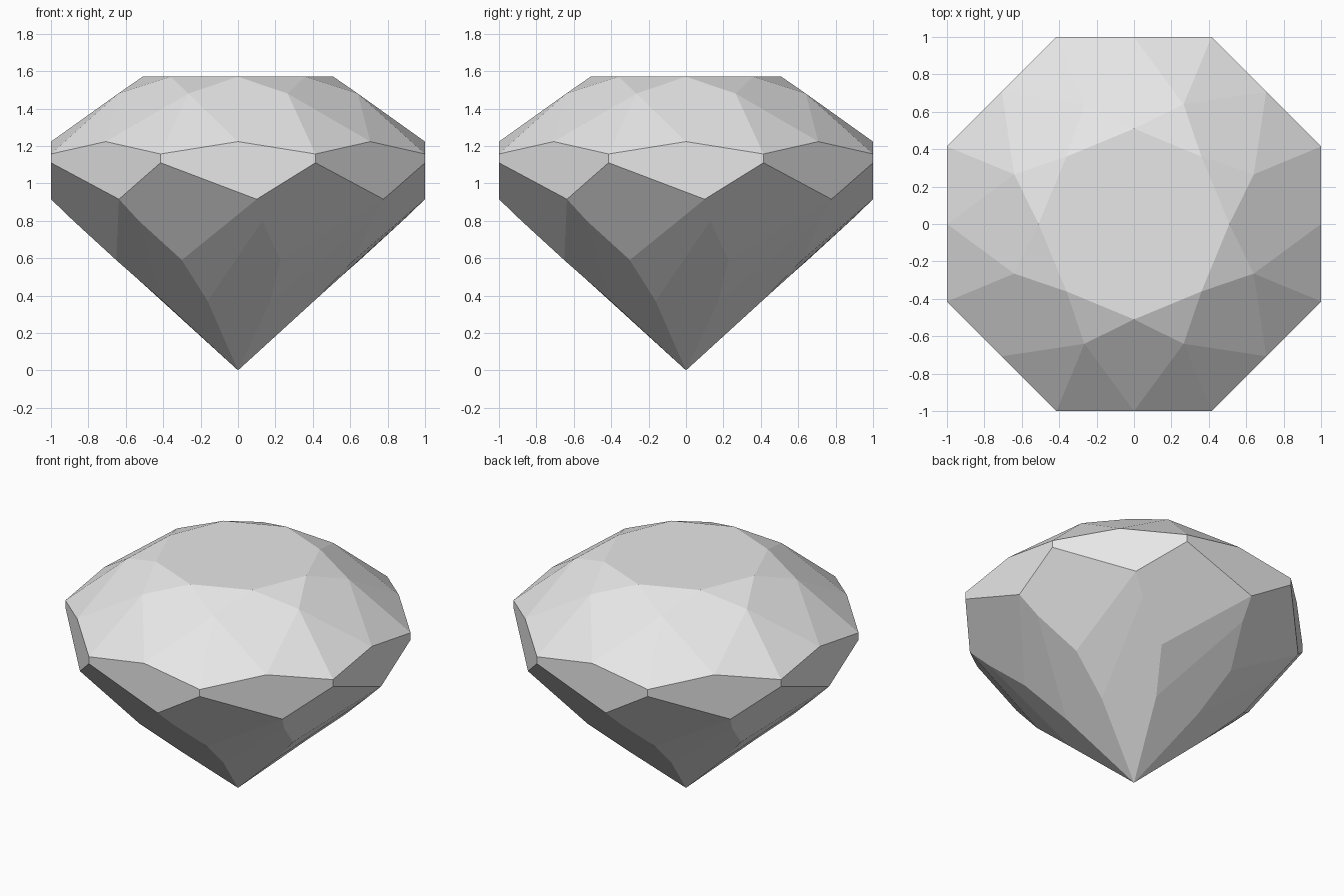
import bpy, bmesh, math

old = bpy.data.objects.get("Cube")
if old:
    bpy.data.objects.remove(old, do_unlink=True)

SIDES = 8
STEP = math.tau / SIDES
CORNER = 1 / math.cos(STEP / 2)

# Facet corners of one sector: degrees from the front, radius, height
POINTS = {
    "table": (0, 0.51, 1.57),
    "crown": (-22.5, 0.693, 1.48),
    "girdle_peak": (0, 1.0, 1.223),
    "girdle_top": (-22.5, CORNER, 1.157),
    "girdle_low": (-22.5, CORNER, 1.11),
    "girdle_dip": (5.71, 1.005, 0.915),
    "ridge": (8.4, 0.89, 0.80),
    "elbow": (-25.8, 0.69, 0.59),
    "keel": (-21.8, 0.437, 0.37),
}

# Facets of one sector: corner name and sector offset
FACETS = [
    # crown: star, kite and the two upper girdle facets
    [("table", -1), ("table", 0), ("crown", 0)],
    [("table", 0), ("crown", 0), ("girdle_peak", 0), ("crown", 1)],
    [("crown", 0), ("girdle_top", 0), ("girdle_peak", 0)],
    [("crown", 0), ("girdle_peak", -1), ("girdle_top", 0)],
    # upright girdle
    [("girdle_low", 0), ("girdle_dip", 0), ("girdle_low", 1),
     ("girdle_top", 1), ("girdle_peak", 0), ("girdle_top", 0)],
    # pavilion: twisted kite, side facet and main facet
    [("girdle_low", 0), ("girdle_dip", -1), ("ridge", -1),
     ("elbow", 0), ("girdle_dip", 0)],
    [("girdle_dip", 0), ("elbow", 0), ("keel", 0), ("ridge", 0)],
    [("tip", 0), ("keel", 0), ("ridge", 0), ("elbow", 1), ("keel", 1)],
]

bm = bmesh.new()
rings = {"tip": [bm.verts.new((0, 0, 0))] * SIDES}
for name, (degrees, radius, height) in POINTS.items():
    ring = []
    for k in range(SIDES):
        a = math.radians(degrees) + k * STEP
        ring.append(bm.verts.new((radius * math.sin(a), -radius * math.cos(a), height)))
    rings[name] = ring

for k in range(SIDES):
    for facet in FACETS:
        bm.faces.new([rings[name][(k + shift) % SIDES] for name, shift in facet])
bm.faces.new(rings["table"])
bmesh.ops.recalc_face_normals(bm, faces=bm.faces)

mesh = bpy.data.meshes.new("cut_gem")
bm.to_mesh(mesh)
bm.free()

# Single plain colour
grey = bpy.data.materials.new("light_grey")
grey.use_nodes = True
colour = (0.8, 0.8, 0.8, 1)
grey.diffuse_color = colour
grey.node_tree.nodes["Principled BSDF"].inputs["Base Color"].default_value = colour
mesh.materials.append(grey)

gem = bpy.data.objects.new("cut_gem", mesh)
bpy.context.collection.objects.link(gem)
